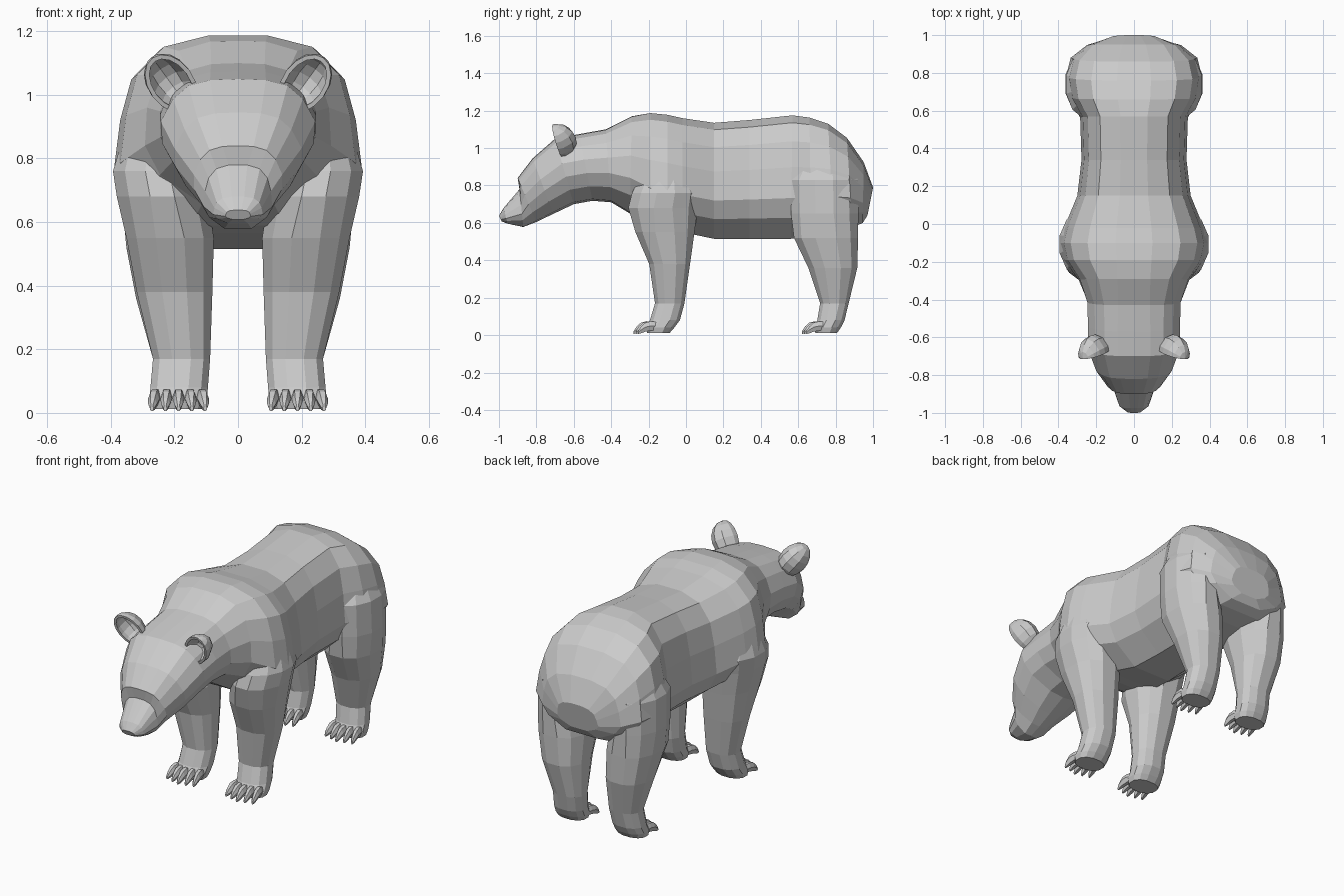
import bpy, bmesh, math
from mathutils import Matrix

old = bpy.data.objects.get("Cube")
if old:
    bpy.data.objects.remove(old, do_unlink=True)

fur = bpy.data.materials.new("grey fur")
fur.use_nodes = True
GREY = (0.6, 0.6, 0.6, 1)
fur.diffuse_color = GREY
fur.node_tree.nodes["Principled BSDF"].inputs["Base Color"].default_value = GREY


def finish(name, bm, mirror=False):
    """Turn a bmesh into a flat-shaded object, optionally mirrored across x."""
    bmesh.ops.recalc_face_normals(bm, faces=bm.faces)
    mesh = bpy.data.meshes.new(name)
    bm.to_mesh(mesh)
    bm.free()
    mesh.materials.append(fur)
    obj = bpy.data.objects.new(name, mesh)
    bpy.context.collection.objects.link(obj)
    if mirror:
        mod = obj.modifiers.new("mirror", "MIRROR")
        mod.use_mirror_merge = False
    return obj


def loft(bm, rings):
    """Skin a list of closed point rings and cap both ends."""
    loops = [[bm.verts.new(p) for p in ring] for ring in rings]
    n = len(loops[0])
    for a, b in zip(loops, loops[1:]):
        for i in range(n):
            j = (i + 1) % n
            bm.faces.new((a[i], a[j], b[j], b[i]))
    bm.faces.new(loops[0])
    bm.faces.new(loops[-1])


# Half cross-sections: (fraction down from top, fraction of half width)
TORSO = [(0, 0), (0, .25), (.06, .63), (.21, .86), (.42, .95), (.67, 1), (.83, .84), (1, .4), (1, 0)]
HEAD = [(0, 0), (.01, .36), (.06, .64), (.18, .84), (.38, 1), (.58, .98), (.78, .82), (.97, .36), (1, 0)]


def body_ring(yt, zt, yb, zb, w, head):
    side = []
    for (t1, w1), (t2, w2) in zip(TORSO, HEAD):
        t = t1 + (t2 - t1) * head
        f = w1 + (w2 - w1) * head
        side.append((f * w, yt + (yb - yt) * t, zt + (zb - zt) * t))
    return side + [(-x, y, z) for x, y, z in side[-2:0:-1]]


# Stations from nose to rump: top y, top z, bottom y, bottom z, half width, head blend
STATIONS = [
    (-1, .638, -.985, .608, .04, 0),
    (-.975, .68, -.955, .596, .078, 0),
    (-.89, .78, -.87, .578, .108, .2),
    (-.9, .84, -.8, .605, .14, .9),
    (-.82, .945, -.71, .648, .2, 1),
    (-.7, 1.05, -.6, .7, .243, 1),
    (-.57, 1.075, -.5, .718, .245, .95),
    (-.43, 1.1, -.4, .71, .248, .8),
    (-.29, 1.17, -.3, .65, .295, .4),
    (-.19, 1.187, -.19, .59, .37, 0),
    (-.1, 1.178, -.1, .565, .39, 0),
    (-.02, 1.16, -.02, .55, .37, 0),
    (.15, 1.135, .15, .515, .3, 0),
    (.34, 1.15, .34, .515, .278, 0),
    (.57, 1.175, .56, .515, .285, 0),
    (.66, 1.163, .67, .53, .342, 0),
    (.76, 1.13, .79, .55, .36, 0),
    (.86, 1.055, .89, .575, .335, 0),
    (.95, .925, .945, .6, .25, 0),
    (1, .79, .97, .64, .13, 0),
]
bm = bmesh.new()
loft(bm, [body_ring(*s) for s in STATIONS])
finish("body_and_head", bm)


def leg_ring(z, y0, y1, x0, x1, sides=12):
    """Oval ring: squarish low on the leg, a true ellipse at the thigh."""
    power = 1 if z > .6 else .85
    ring = []
    for i in range(sides):
        a = math.tau * (i + .5) / sides
        c, s = math.cos(a), math.sin(a)
        px = math.copysign(abs(c) ** power, c)
        py = math.copysign(abs(s) ** power, s)
        ring.append(((x0 + x1) / 2 + px * (x1 - x0) / 2, (y0 + y1) / 2 + py * (y1 - y0) / 2, z))
    return ring


# Leg levels from sole to where they sink into the body: z, front y, back y, inner x, outer x
FRONT = [
    (.012, -.21, -.085, .105, .275),
    (.04, -.218, -.06, .095, .282),
    (.08, -.195, -.03, .092, .278),
    (.17, -.168, -.006, .085, .27),
    (.38, -.2, .025, .077, .322),
    (.55, -.275, .05, .072, .355),
    (.68, -.315, .07, .09, .386),
    (.76, -.295, .08, .11, .398),
    (.9, -.22, .02, .15, .355),
]
HIND = [
    (.012, .69, .81, .105, .275),
    (.04, .68, .83, .095, .282),
    (.08, .7, .85, .092, .278),
    (.17, .715, .872, .085, .27),
    (.36, .65, .92, .08, .324),
    (.52, .572, .925, .078, .355),
    (.65, .555, .928, .09, .368),
    (.83, .55, .925, .1, .364),
    (.95, .62, .87, .14, .3),
]
# Toe outline from knuckle to claw: offset, height, radius
TOE = [(.05, .046, .024), (0, .049, .029), (-.03, .043, .028), (-.054, .028, .021), (-.07, .014, .009)]

for label, levels in (("front", FRONT), ("hind", HIND)):
    bm = bmesh.new()
    loft(bm, [leg_ring(*lv) for lv in levels])
    finish(label + "_legs", bm, mirror=True)

    # Five fanned toes, each ending in a short claw
    bm = bmesh.new()
    for k in range(-2, 3):
        rings = []
        for d, z, r in TOE:
            y = levels[0][1] + d + .012 * abs(k)
            x = .187 + k * (.037 - d * .07)
            rings.append([(x + .65 * r * math.cos(a), y, z + r * math.sin(a))
                          for a in (math.tau * i / 6 for i in range(6))])
        loft(bm, rings)
    finish(label + "_toes", bm, mirror=True)

# Ears: hollow half domes, opening forward and slightly down, leaning outward
bm = bmesh.new()
bmesh.ops.create_uvsphere(bm, u_segments=10, v_segments=8, radius=1)
bmesh.ops.bisect_plane(bm, geom=bm.verts[:] + bm.edges[:] + bm.faces[:], dist=.001,
                       plane_co=(0, 0, 0), plane_no=(0, -1, 0), clear_outer=True)
place = (Matrix.Translation((.21, -.685, 1.035)) @ Matrix.Rotation(math.radians(36), 4, "Y")
         @ Matrix.Rotation(math.radians(17), 4, "X") @ Matrix.Diagonal((.075, .1, .105, 1)))
bmesh.ops.transform(bm, matrix=place, verts=bm.verts)
ears = finish("ears", bm, mirror=True)
shell = ears.modifiers.new("thickness", "SOLIDIFY")
shell.thickness = .014
shell.offset = -1
